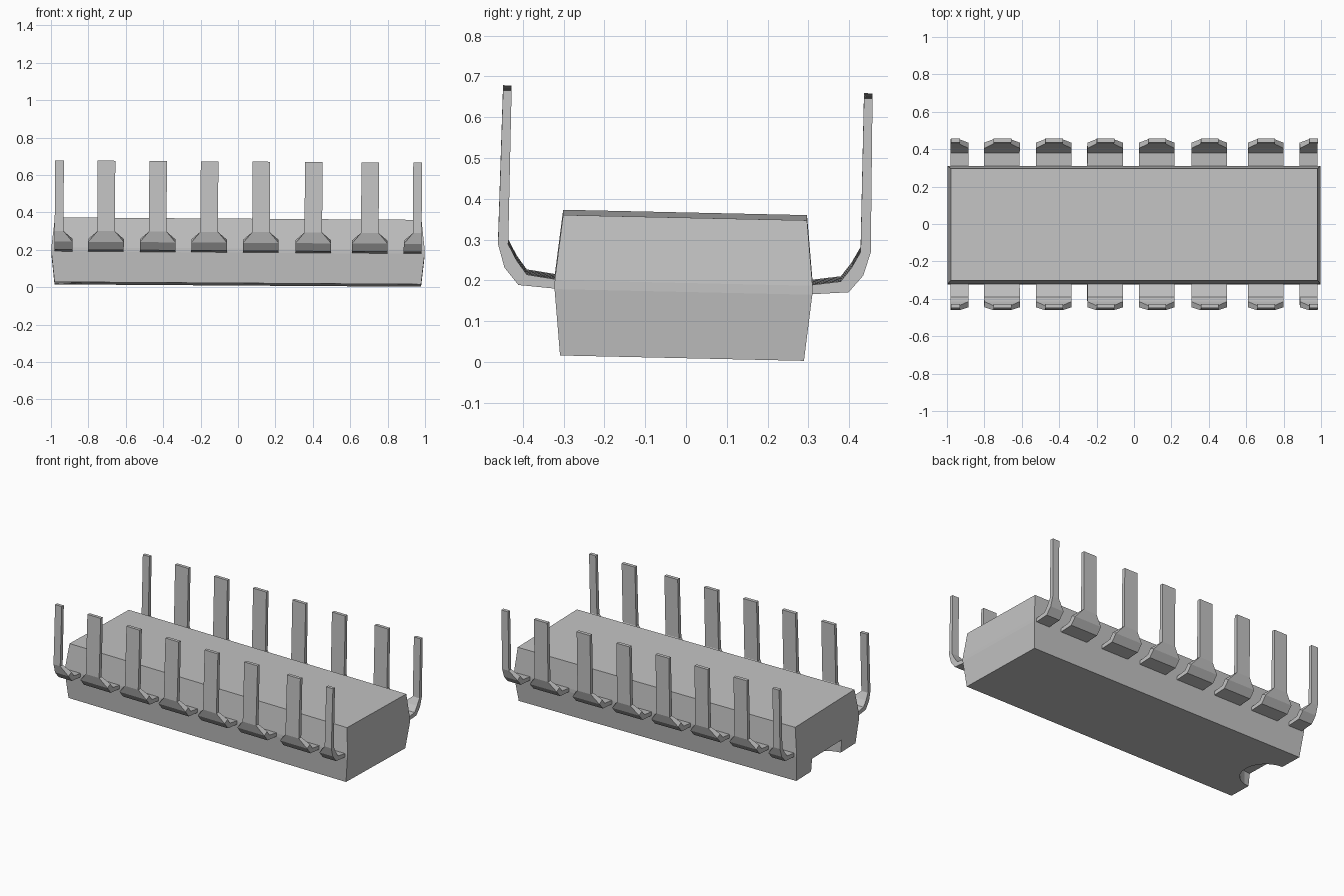
import bpy, bmesh, math
from mathutils import Matrix, Euler, Vector

if "Cube" in bpy.data.objects:
    bpy.data.objects.remove(bpy.data.objects["Cube"])

grey = bpy.data.materials.new("mid grey")
grey.diffuse_color = (0.55, 0.55, 0.55, 1)
grey.use_nodes = True
grey.node_tree.nodes["Principled BSDF"].inputs["Base Color"].default_value = grey.diffuse_color

# whole model leans very slightly
PIVOT = Vector((0, 0, 0.19))
TILT = (Matrix.Translation(PIVOT + Vector((0, -0.006, 0)))
        @ Euler((-0.022, 0.0065, 0)).to_matrix().to_4x4()
        @ Matrix.Translation(-PIVOT))


def loft(bm, rings):
    """Skin a list of four-point rings and cap both ends."""
    loops = [[bm.verts.new(p) for p in ring] for ring in rings]
    for a, b in zip(loops, loops[1:]):
        for i in range(4):
            j = (i + 1) % 4
            bm.faces.new((a[i], a[j], b[j], b[i]))
    bm.faces.new(loops[0])
    bm.faces.new(loops[-1])


def make(name, bm):
    bmesh.ops.recalc_face_normals(bm, faces=bm.faces)
    bm.transform(TILT)
    mesh = bpy.data.meshes.new(name)
    bm.to_mesh(mesh)
    bm.free()
    mesh.materials.append(grey)
    ob = bpy.data.objects.new(name, mesh)
    bpy.context.collection.objects.link(ob)
    return ob


# chip body: sides draft outward to a thin parting band
bm = bmesh.new()
loft(bm, [[(-x, -y, z), (x, -y, z), (x, y, z), (-x, y, z)]
          for x, y, z in ((0.98, 0.299, 0.0155), (0.998, 0.316, 0.178),
                          (0.998, 0.316, 0.2), (0.98, 0.299, 0.36))])
body = make("chip_body", bm)

# half-round end notch in the underside
bm = bmesh.new()
bmesh.ops.create_cone(bm, cap_ends=True, segments=24, radius1=0.15, radius2=0.15,
                      depth=0.2, matrix=Matrix.Translation((-0.985, 0, 0.0)))
cutter = make("notch_cutter", bm)
cutter.hide_render = True
mod = body.modifiers.new("notch", 'BOOLEAN')
mod.operation = 'DIFFERENCE'
mod.solver = 'EXACT'
mod.object = cutter
bpy.context.view_layer.objects.active = body
bpy.ops.object.modifier_apply(modifier=mod.name)
bpy.data.objects.remove(cutter)

# leg sections: inner (y, z), outer (y, z), half width
SECTIONS = [((0.300, 0.200), (0.300, 0.178), 0.095),
            ((0.385, 0.212), (0.405, 0.186), 0.095),
            ((0.410, 0.245), (0.440, 0.228), 0.095),
            ((0.432, 0.285), (0.457, 0.285), 0.047),
            ((0.432, 0.662), (0.453, 0.662), 0.047)]


def leg(name, x, side, left=1, right=1):
    """Bent pin; left/right = 0 trims that half away."""
    bm = bmesh.new()
    loft(bm, [[(x - w * left, side * iy, iz), (x + w * right, side * iy, iz),
               (x + w * right, side * oy, oz), (x - w * left, side * oy, oz)]
              for (iy, iz), (oy, oz), w in SECTIONS])
    make(name, bm)


# two rows of pins, with half-width pins at the ends
for row, side in (("front", -1), ("back", 1)):
    leg(row + "_end_leg_left", -0.981, side, left=0)
    leg(row + "_end_leg_right", 0.981, side, right=0)
    for i, x in enumerate((-0.706, -0.43, -0.155, 0.122, 0.402, 0.704)):
        leg(f"{row}_leg_{i + 1}", x, side)
